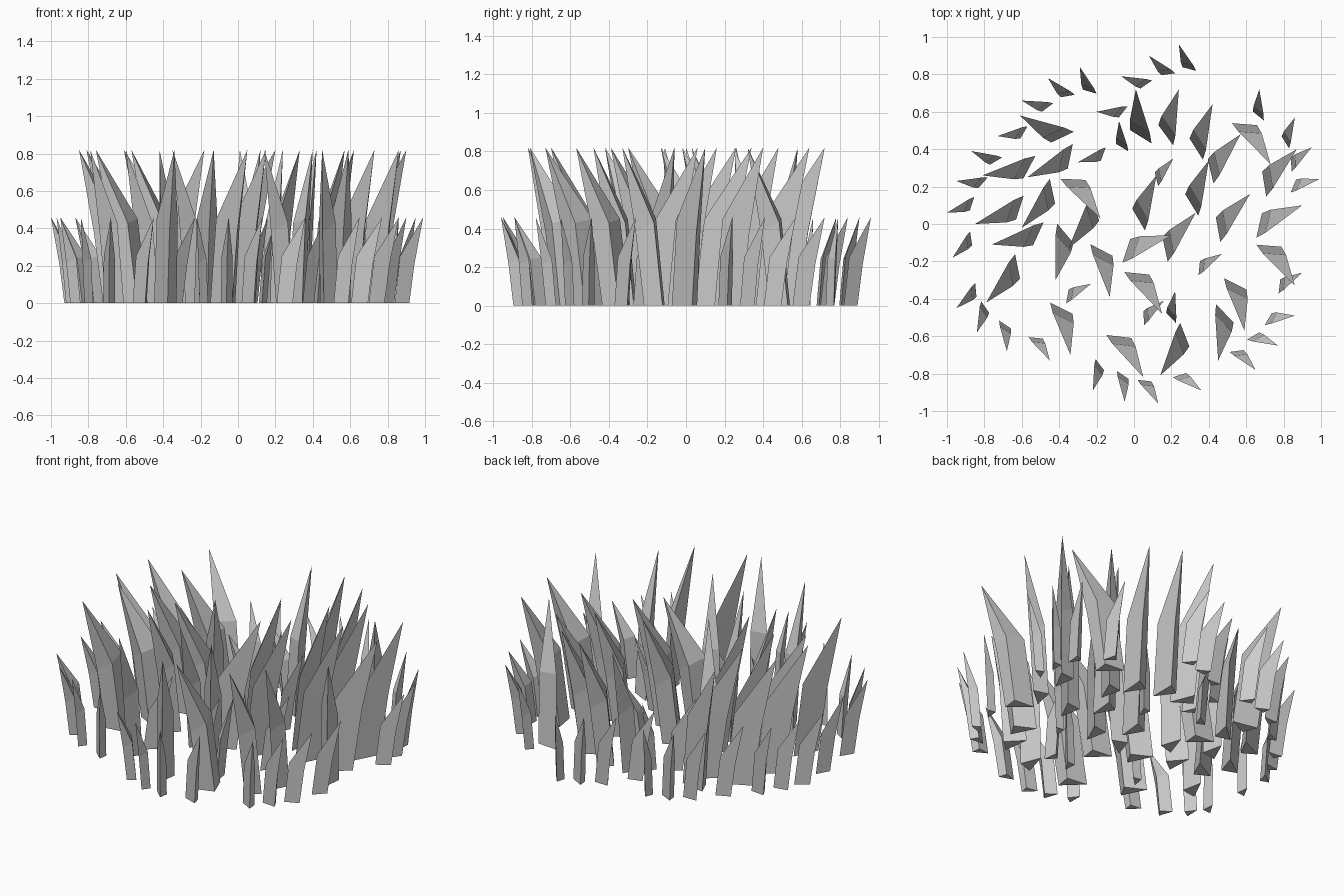
import bpy, math
from mathutils import Matrix, Vector

# Blade shape: lean runs along +x, tip above the origin
BASE = [(-.214, .053, 0), (-.296, -.053, 0), (-.14, -.01, 0)]
BEND = [(-.163, .05, .43), (-.241, -.05, .45), (-.088, -.01, .38)]
TIP = (0, 0, .82)
FACES = [(0, 1, 2), (3, 4, 6), (4, 5, 6), (5, 3, 6),
         (0, 3, 4, 1), (1, 4, 5, 2), (2, 5, 3, 0)]

# Tip x, tip y, lean heading in degrees
TALL = [
    (.01, .72, 96), (.24, .72, 74), (.42, .64, 70), (-.61, .58, 153), (-.81, .26, 190),
    (-.57, .25, 206), (-.18, .03, 305), (-.85, 0, 200), (-.60, -.02, 230), (-.76, -.11, 193),
    (-.35, -.13, 236), (-.42, -.30, 258), (-.13, -.39, 280), (-.79, -.42, 229), (-.34, -.70, 281),
    (.05, -.82, 301), (.14, -.81, 239), (.15, -.48, 302), (.20, -.06, 19), (.33, .06, 50),
    (.12, .26, 68), (.40, .34, 69), (.57, .48, 51), (.62, .16, 48), (.73, .32, 303),
    (.87, .40, 47), (.90, .10, 25), (.86, -.33, 303), (.59, -.57, 281), (.45, -.73, 262)]
SHORT = [
    (.24, .96, 113), (.08, .90, 136), (-.29, .84, 112), (-.07, .79, 162), (-.46, .78, 138),
    (-.60, .66, 165), (-.20, .60, 180), (-.73, .47, 188), (-.87, .39, 158), (-.95, .23, 176),
    (-1, .06, 200), (-.97, -.18, 226), (-.95, -.45, 223), (-.84, -.58, 252), (-.68, -.68, 274),
    (-.45, -.73, 302), (-.22, -.89, 255), (-.05, -.95, 274), (.13, -.96, 301), (.36, -.89, 325),
    (.65, -.78, 315), (.77, -.65, 339), (.86, -.49, 7), (.90, -.26, 31), (.99, .24, 15),
    (.95, .41, 40), (.86, .57, 69), (.67, .72, 88), (-.08, .55, 97), (-.30, .33, 198),
    (-.23, -.32, 28), (.47, -.16, 32), (.21, .35, 51), (.22, -.36, 81), (.16, -.41, 41)]


def grass(name, places, scale):
    verts, faces = [], []
    for x, y, heading in places:
        m = (Matrix.Translation((x, y, 0))
             @ Matrix.Rotation(math.radians(heading), 4, 'Z')
             @ Matrix.Scale(scale, 4))
        n = len(verts)
        verts += [m @ Vector(p) for p in BASE + BEND + [TIP]]
        # Reverse the bottom and side winding so normals point outwards
        faces += [tuple(n + i for i in f) for f in FACES]
    mesh = bpy.data.meshes.new(name)
    mesh.from_pydata(verts, [], faces)
    mesh.update()
    obj = bpy.data.objects.new(name, mesh)
    bpy.context.collection.objects.link(obj)
    # Outward normals
    import bmesh
    bm = bmesh.new()
    bm.from_mesh(mesh)
    bmesh.ops.recalc_face_normals(bm, faces=bm.faces)
    bm.to_mesh(mesh)
    bm.free()


# Tall inner blades and short outer blades
grass("tall_blades", TALL, 1.0)
grass("short_blades", SHORT, .56)
